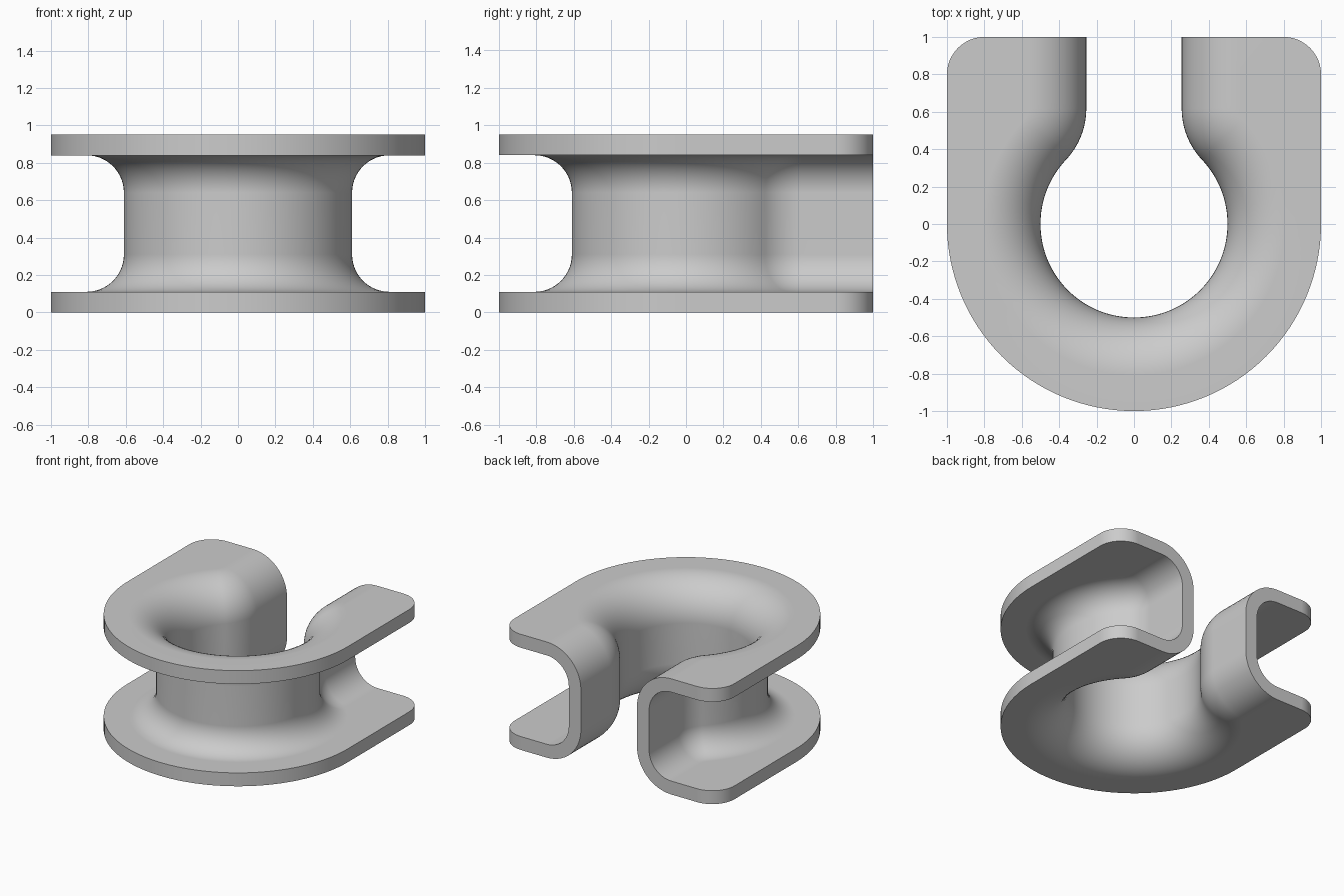
import bpy
import bmesh
from math import sin, cos, pi, sqrt, atan2

# Remove the default cube
cube = bpy.data.objects.get("Cube")
if cube:
    bpy.data.objects.remove(cube, do_unlink=True)

HEIGHT, WALL = 0.95, 0.11          # overall height, sheet thickness
BORE, THROAT = 0.5, 0.255          # bore radius, half width of the opening
BLEND = 0.4                        # reverse curve from bore to throat
FILLET = 0.31                      # bend radius on the bore side
CORNER = 0.2                       # rounded flange corners

blend_x = THROAT + BLEND
blend_y = sqrt((BORE + BLEND) ** 2 - blend_x ** 2)
turn = atan2(blend_y, blend_x)


def steps(a, b, n):
    """Values from just after a up to b."""
    return [a + (b - a) * (i + 1) / n for i in range(n)]


def arc_station(a, outer):
    return (lambda d: ((BORE + d) * cos(a), (BORE + d) * sin(a))), outer


def blend_station(a, outer):
    return (lambda d: (blend_x + (BLEND - d) * cos(a),
                       blend_y + (BLEND - d) * sin(a))), outer


def straight_station(y, outer):
    return (lambda d: (THROAT + d, y)), outer


# Stations along one half: (point at a given offset, flange rim point)
half = [arc_station(-pi / 2, (0, -1))]
half += [arc_station(a, (cos(a), sin(a))) for a in steps(-pi / 2, 0, 32)]
half += [arc_station(a, (1, 0.55 * a / turn)) for a in steps(0, turn, 16)]
half += [blend_station(pi + a, (1, 0.8 - 0.25 * a / turn))
         for a in steps(turn, 0, 16)]
inset = 1 - CORNER
half += [straight_station(blend_y + (1 - blend_y) * a / (pi / 2),
                          (inset + CORNER * cos(a), inset + CORNER * sin(a)))
         for a in steps(0, pi / 2, 12)]


# Channel section as (offset, height); None marks the flange rim
def bend(radius, start, end, z, n=14):
    return [(FILLET + radius * cos(a), z + radius * sin(a))
            for a in [start] + steps(start, end, n)]


low, high = FILLET, HEIGHT - FILLET
section = [(None, HEIGHT)]
section += bend(FILLET, pi / 2, pi, high) + bend(FILLET, pi, 1.5 * pi, low)
section += [(None, 0), (None, WALL)]
section += bend(FILLET - WALL, 1.5 * pi, pi, low)
section += bend(FILLET - WALL, pi, pi / 2, high)
section += [(None, HEIGHT - WALL)]

# Sweep the section around the keyhole path
bm = bmesh.new()


def ring(station, side):
    point, rim = station
    verts = []
    for d, z in section:
        x, y = rim if d is None else point(d)
        verts.append(bm.verts.new((side * x, y, z)))
    return verts


rings = [ring(s, -1) for s in reversed(half[1:])] + [ring(s, 1) for s in half]
count = len(section)
for r, s in zip(rings, rings[1:]):
    for i in range(count):
        j = (i + 1) % count
        bm.faces.new((r[i], r[j], s[j], s[i]))
bm.faces.new(rings[0])
bm.faces.new(rings[-1])
bmesh.ops.recalc_face_normals(bm, faces=bm.faces)

mesh = bpy.data.meshes.new("flanged_channel")
bm.to_mesh(mesh)
bm.free()
body = bpy.data.objects.new("flanged_channel", mesh)
bpy.context.collection.objects.link(body)

# Plain grey finish
grey = bpy.data.materials.new("light_grey")
grey.use_nodes = True
colour = (0.6, 0.6, 0.6, 1)
grey.diffuse_color = colour
grey.node_tree.nodes["Principled BSDF"].inputs["Base Color"].default_value = colour
mesh.materials.append(grey)

# Smooth bends with crisp rims
bpy.ops.object.select_all(action='DESELECT')
body.select_set(True)
bpy.context.view_layer.objects.active = body
bpy.ops.object.shade_smooth_by_angle(angle=pi / 6)
weighted = body.modifiers.new("flat_flanges", 'WEIGHTED_NORMAL')
weighted.keep_sharp = True
